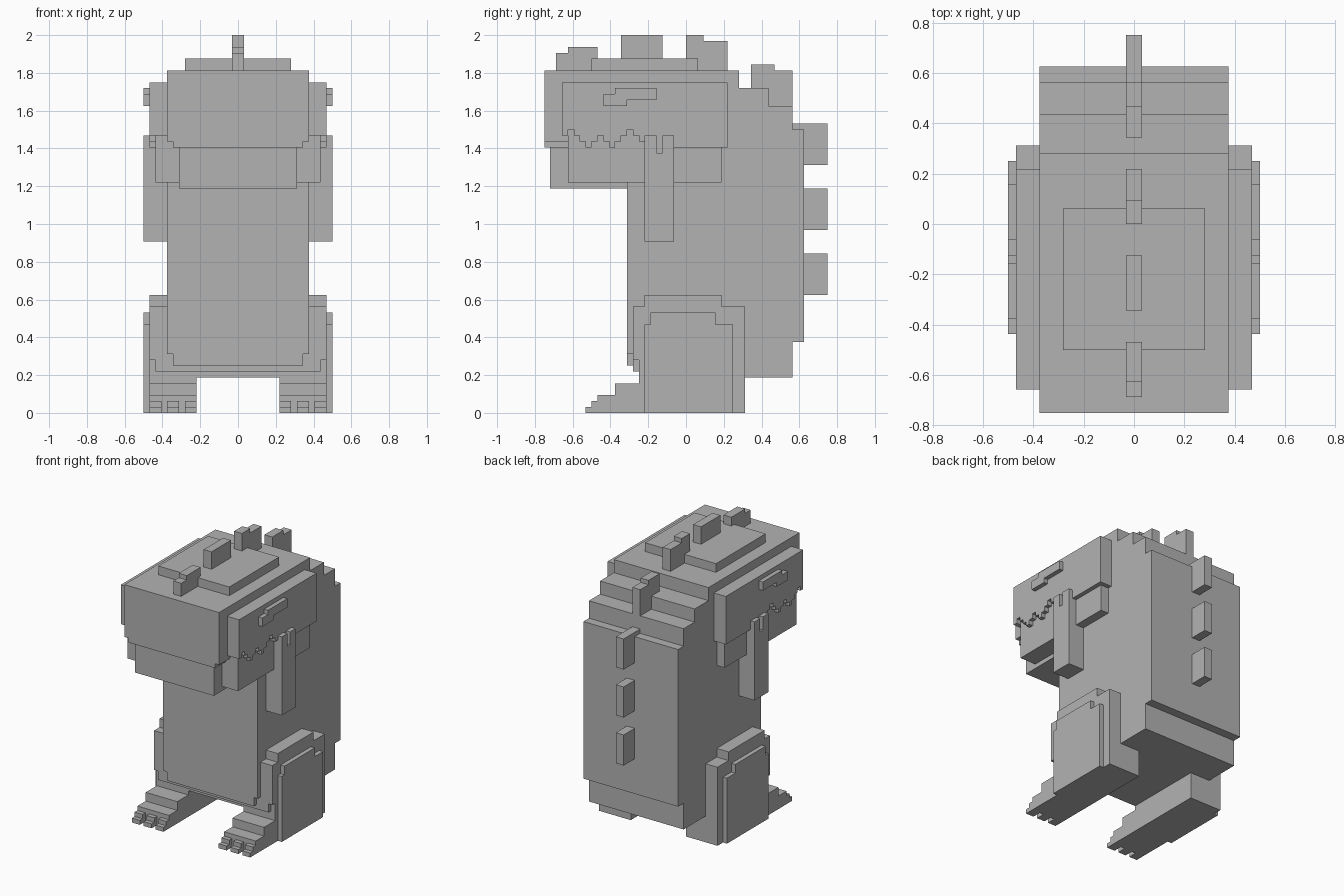
import bpy
import bmesh

old_cube = bpy.data.objects.get("Cube")
if old_cube:
    bpy.data.objects.remove(old_cube, do_unlink=True)

UNIT = 1 / 32  # one block of the model's grid

stone = bpy.data.materials.new("plain_grey")
stone.use_nodes = True
grey = (0.45, 0.45, 0.45, 1)
stone.diffuse_color = grey
stone.node_tree.nodes["Principled BSDF"].inputs["Base Color"].default_value = grey


def finish(name, bm):
    """Turn block coordinates into a scaled, flat shaded object."""
    bmesh.ops.recalc_face_normals(bm, faces=bm.faces)
    bmesh.ops.scale(bm, vec=(UNIT, UNIT, UNIT), verts=bm.verts)
    mesh = bpy.data.meshes.new(name)
    bm.to_mesh(mesh)
    bm.free()
    mesh.materials.append(stone)
    obj = bpy.data.objects.new(name, mesh)
    bpy.context.collection.objects.link(obj)
    return obj


def slab(name, x_low, x_high, outline):
    """Extrude a (y, z) side outline from x_low to x_high."""
    bm = bmesh.new()
    face = bm.faces.new([bm.verts.new((x_low, y, z)) for y, z in outline])
    extruded = bmesh.ops.extrude_face_region(bm, geom=[face])["geom"]
    moved = [v for v in extruded if isinstance(v, bmesh.types.BMVert)]
    bmesh.ops.translate(bm, vec=(x_high - x_low, 0, 0), verts=moved)
    return finish(name, bm)


def block(name, x_low, x_high, front, back, bottom, top):
    outline = [(front, bottom), (back, bottom), (back, top), (front, top)]
    return slab(name, x_low, x_high, outline)


def both_sides(maker, name, x_low, x_high, *shape):
    maker("left_" + name, x_low, x_high, *shape)
    maker("right_" + name, -x_high, -x_low, *shape)


# Body and head share one stepped side outline
slab("body_and_head", -12, 12, [
    (-8, 6), (18, 6), (18, 12), (20, 12), (20, 48), (18, 48), (18, 52),
    (14, 52), (14, 55), (9, 55), (9, 58), (-24, 58), (-24, 46),
    (-10, 46), (-10, 10), (-8, 10)])
block("head_lower_edge", -11, 11, -24, -10, 45, 46)
block("belly_lower_edge", -11, 11, -10, -8, 8, 10)
block("hip_band", -14, 14, -9, -8, 7, 10)
block("head_top_plate", -9, 9, -16, 2, 58, 60)

# Jaw
block("jaw_front", -10, 10, -23, -10, 38, 45)
both_sides(block, "jaw_side", 10, 14, -20, 6, 39, 48)

# Cheeks, with a jagged mouth line along the lower edge
mouth_heights = [47, 48, 47, 46, 45, 46, 47, 46, 45, 46, 47, 48, 47, 46]
cheek = [(7, 56), (-21, 56)]
for step, height in enumerate(mouth_heights):
    cheek += [(step - 21, height), (step - 20, height)]
cheek += [(-7, 45), (7, 45)]
both_sides(slab, "cheek", 12, 15, cheek)

# Eyes
both_sides(slab, "eye", 15, 16, [
    (-14, 52), (-10, 52), (-10, 53), (-5, 53), (-5, 55), (-12, 55),
    (-12, 54), (-14, 54)])

# Arms, with a finger notch on the outer face
both_sides(block, "arm", 12, 15, -7, -2, 29, 47)
both_sides(slab, "arm_outer", 15, 16, [
    (-7, 29), (-2, 29), (-2, 47), (-4, 47), (-4, 44), (-5, 44),
    (-5, 47), (-7, 47)])

# Legs: thigh, outer plate, stepped foot and toes
both_sides(slab, "thigh", 12, 15, [
    (-8, 0), (10, 0), (10, 18), (6, 18), (6, 20), (-7, 20), (-7, 18),
    (-9, 18), (-9, 9), (-8, 9)])
both_sides(block, "thigh_front", 12, 14, -9, -8, 7, 9)
both_sides(slab, "thigh_plate", 15, 16, [
    (-7, 0), (8, 0), (8, 15), (5, 15), (5, 17), (-6, 17), (-6, 15), (-7, 15)])
both_sides(block, "lower_leg", 7, 12, -8, 10, 0, 6)
both_sides(slab, "foot", 7, 15, [
    (-15, 0), (-8, 0), (-8, 5), (-12, 5), (-12, 3), (-15, 3)])
for number, name in enumerate(["inner_toe", "middle_toe", "outer_toe"]):
    start = 7 + 3 * number
    both_sides(slab, name, start, start + 2, [
        (-17, 0), (-15, 0), (-15, 2), (-16, 2), (-16, 1), (-17, 1)])

# Spikes along the head and back
slab("brow_spike", -1, 1, [
    (-22, 58), (-15, 58), (-15, 62), (-20, 62), (-20, 61), (-22, 61)])
block("crown_spike", -1, 1, -11, -4, 60, 64)
slab("rear_head_spike", -1, 1, [
    (0, 58), (7, 58), (7, 63), (3, 63), (3, 64), (0, 64)])
slab("neck_spike", -1, 1, [
    (11, 55), (14, 55), (14, 52), (18, 52), (18, 58), (15, 58), (15, 59), (11, 59)])
for name, bottom in [("upper", 42), ("middle", 31), ("lower", 20)]:
    block(name + "_back_spike", -1, 1, 20, 24, bottom, bottom + 7)
block("upper_back_spike_root", -1, 1, 18, 20, 48, 49)
